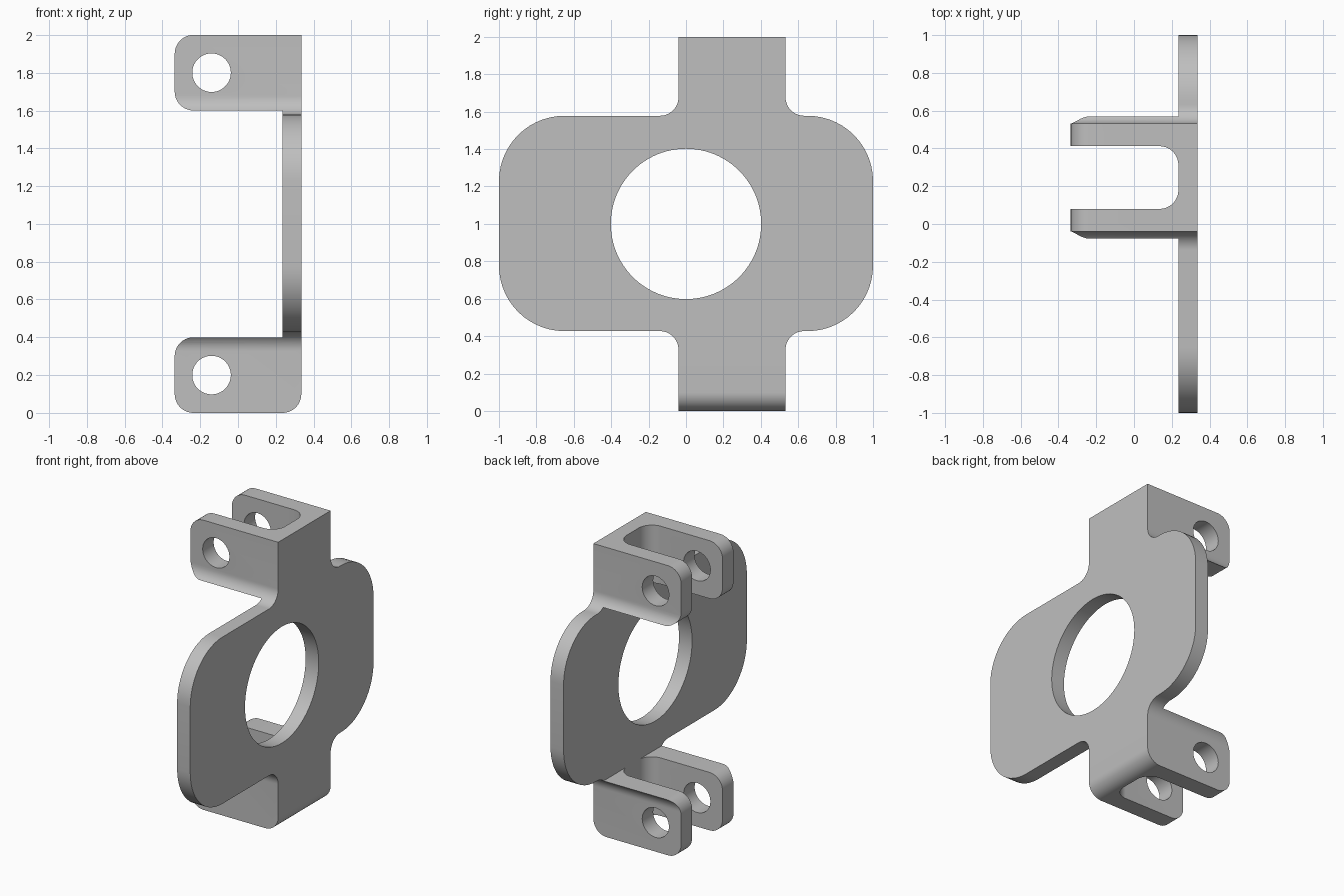
import bpy, bmesh, math
from mathutils import Vector

if "Cube" in bpy.data.objects:
    bpy.data.objects.remove(bpy.data.objects["Cube"], do_unlink=True)

# Single flat metal colour
GREY = (0.52, 0.52, 0.52, 1)
metal = bpy.data.materials.new("grey metal")
metal.use_nodes = True
metal.diffuse_color = GREY
metal.node_tree.nodes["Principled BSDF"].inputs["Base Color"].default_value = GREY


def rounded(corners, steps=14):
    """Outline from (u, v, radius) corners, each rounded with a tangent arc."""
    out = []
    for i, (u, v, r) in enumerate(corners):
        p = Vector((u, v))
        if r == 0:
            out.append(p)
            continue
        # All corners are right angles, so the arc centre is p + r(a + b)
        a = (Vector(corners[i - 1][:2]) - p).normalized()
        b = (Vector(corners[(i + 1) % len(corners)][:2]) - p).normalized()
        centre = p + r * (a + b)
        for k in range(steps + 1):
            t = math.pi / 2 * k / steps
            out.append(centre - r * (b * math.cos(t) + a * math.sin(t)))
    return out


def circle(u, v, r, n=64):
    return [Vector((u + r * math.cos(2 * math.pi * k / n),
                    v + r * math.sin(2 * math.pi * k / n))) for k in range(n)]


def prism(name, outline, axis, lo, hi):
    """Extrude a 2D outline along the given axis from lo to hi."""
    place = {"x": lambda p, d: (d, p.x, p.y),
             "y": lambda p, d: (p.x, d, p.y),
             "z": lambda p, d: (p.x, p.y, d)}[axis]
    bm = bmesh.new()
    face = bm.faces.new([bm.verts.new(place(p, lo)) for p in outline])
    ext = bmesh.ops.extrude_face_region(bm, geom=[face])
    shift = Vector(place(Vector((0, 0)), hi - lo))
    bmesh.ops.translate(bm, vec=shift,
                        verts=[v for v in ext["geom"] if isinstance(v, bmesh.types.BMVert)])
    bmesh.ops.recalc_face_normals(bm, faces=bm.faces)
    mesh = bpy.data.meshes.new(name)
    bm.to_mesh(mesh)
    bm.free()
    mesh.materials.append(metal)
    ob = bpy.data.objects.new(name, mesh)
    bpy.context.collection.objects.link(ob)
    return ob


XO, XI = 0.335, 0.235          # outer and inner faces of the plate
Y0, Y1 = -0.04, 0.532          # width of the neck that carries the lugs
Z0, Z1 = 0.427, 1.578          # bottom and top of the wide plate

# Side silhouette: wide rounded plate with filleted necks above and below
bracket = prism("yoke_bracket", rounded([
    (-1, Z0, .35), (Y0, Z0, .1), (Y0, 0, 0), (Y1, 0, 0), (Y1, Z0, .1), (1, Z0, .35),
    (1, Z1, .35), (Y1, Z1, .1), (Y1, 2, 0), (Y0, 2, 0), (Y0, Z1, .1), (-1, Z1, .35),
]), "x", -0.5, 0.5)

# Front silhouette: C shape with rounded lug ends and a rounded lower bend
front_profile = prism("front_profile_cutter", rounded([
    (-XO, 0, .1), (XO, 0, .1), (XO, 2, 0), (-XO, 2, .1),
    (-XO, 1.6, .1), (XI, 1.6, 0), (XI, .4, 0), (-XO, .4, .1),
]), "y", -1.2, 1.2)

# Slot that splits each arm into two lugs
slot = prism("slot_cutter", rounded([
    (-0.6, .08, 0), (XI, .08, .1), (XI, .412, .1), (-0.6, .412, 0),
]), "z", -0.2, 2.2)

# Central bore and the pin holes through the lugs
bore = prism("bore_cutter", circle(0, 1, .402, 96), "x", -0.7, 0.7)
pins = [prism(n + "_pin_cutter", circle(-0.14, z, .102), "y", -0.3, 0.8)
        for n, z in (("lower", .2), ("upper", 1.8))]

for cutter, op in [(front_profile, "INTERSECT"), (slot, "DIFFERENCE"),
                   (bore, "DIFFERENCE")] + [(p, "DIFFERENCE") for p in pins]:
    mod = bracket.modifiers.new(cutter.name, "BOOLEAN")
    mod.operation, mod.object, mod.solver = op, cutter, "EXACT"
    cutter.hide_render = True
    cutter.hide_viewport = True

# Apply the cuts, drop the cutters and smooth the rounded walls
bpy.context.view_layer.update()
evaluated = bracket.evaluated_get(bpy.context.evaluated_depsgraph_get())
bracket.data = bpy.data.meshes.new_from_object(evaluated)
bracket.modifiers.clear()
for cutter in [front_profile, slot, bore] + pins:
    bpy.data.objects.remove(cutter, do_unlink=True)
bpy.ops.object.select_all(action="DESELECT")
bracket.select_set(True)
bpy.context.view_layer.objects.active = bracket
bpy.ops.object.shade_smooth_by_angle(angle=math.radians(30))
